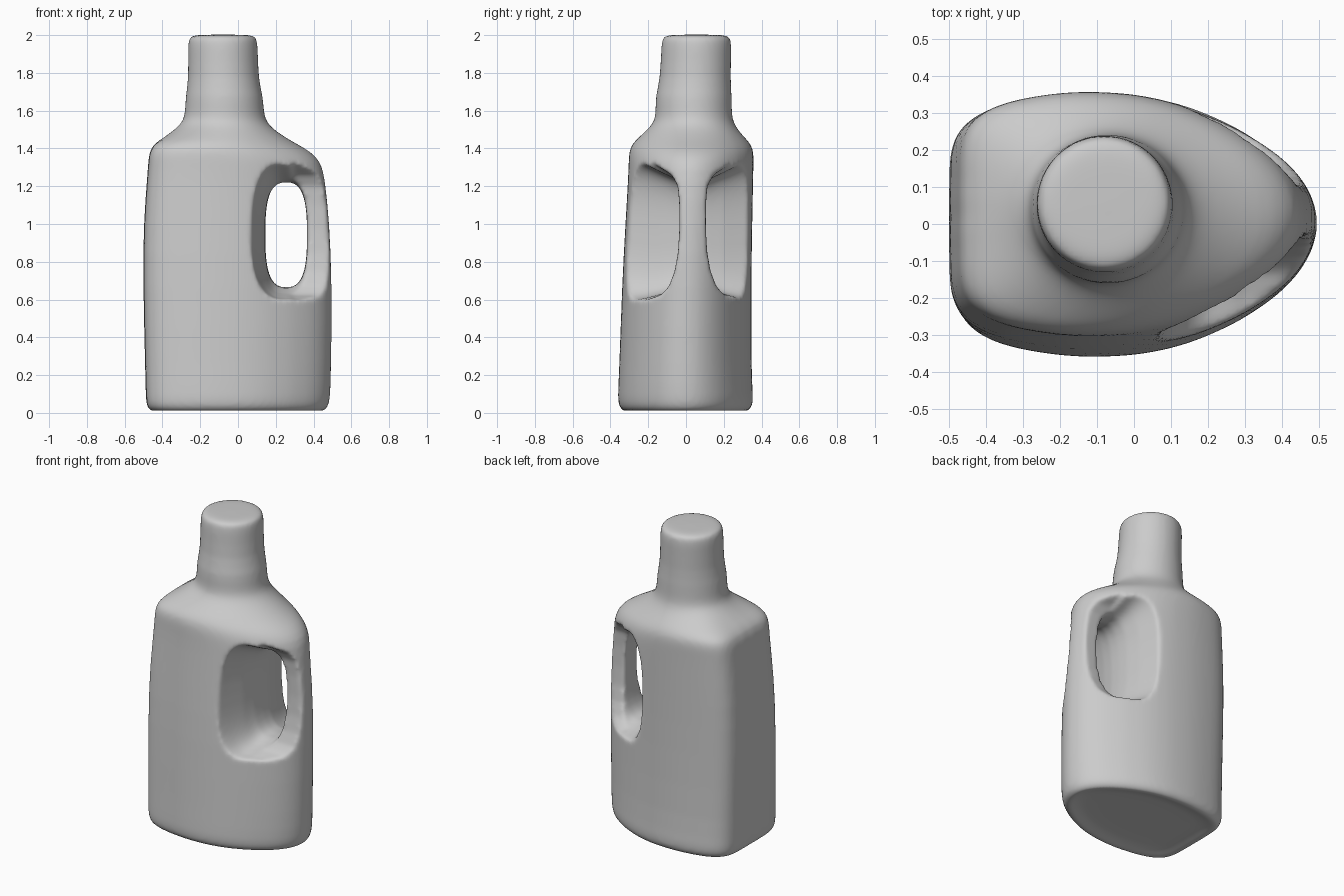
import bpy, bmesh
from math import sin, cos, pi, atan2, copysign

if "Cube" in bpy.data.objects:
    bpy.data.objects.remove(bpy.data.objects["Cube"])

N = 48


def loft(name, rings):
    """Skin a stack of equal-length point rings and cap both ends."""
    bm = bmesh.new()
    loops = [[bm.verts.new(p) for p in ring] for ring in rings]
    n = len(rings[0])
    for a, b in zip(loops, loops[1:]):
        for i in range(n):
            j = (i + 1) % n
            bm.faces.new((a[i], a[j], b[j], b[i]))
    bm.faces.new(loops[0])
    bm.faces.new(loops[-1])
    bmesh.ops.recalc_face_normals(bm, faces=bm.faces)
    mesh = bpy.data.meshes.new(name)
    bm.to_mesh(mesh)
    bm.free()
    obj = bpy.data.objects.new(name, mesh)
    bpy.context.collection.objects.link(obj)
    return obj


# Half outline of the teardrop plan, flat at the left and narrow at the handle
HALF = [(.5, 0), (.487, .07), (.445, .14), (.34, .23), (.22, .295), (.08, .342),
        (-.08, .36), (-.25, .35), (-.4, .318), (-.465, .28), (-.492, .22),
        (-.495, .11), (-.497, 0)]
POLAR = []
for x, y in HALF:
    u, v = x / .5, y / .36
    POLAR.append((atan2(v, u), (u * u + v * v) ** .5))


def radius(angle):
    a = abs(atan2(sin(angle), cos(angle)))
    for (a0, r0), (a1, r1) in zip(POLAR, POLAR[1:]):
        if a <= a1:
            return r0 + (r1 - r0) * (a - a0) / (a1 - a0)
    return POLAR[-1][1]


def body_ring(z, x0, x1, y0, y1, roundness):
    ring = []
    for i in range(N):
        t = 2 * pi * i / N
        r = radius(t) * (1 - roundness) + roundness
        ring.append(((x0 + x1) / 2 + r * cos(t) * (x1 - x0) / 2,
                     (y0 + y1) / 2 + r * sin(t) * (y1 - y0) / 2, z))
    return ring


# Body, shoulder and neck: z, x range, y range, roundness
SECTIONS = [
    (.03, -.30, .30, -.20, .20, 0), (.025, -.41, .40, -.28, .28, 0),
    (0, -.455, .45, -.325, .32, 0), (.03, -.483, .48, -.355, .35, 0),
    (.08, -.488, .49, -.361, .356, 0), (.2, -.49, .495, -.354, .345, 0),
    (.7, -.503, .5, -.337, .345, 0), (1.0, -.5, .487, -.32, .35, 0),
    (1.25, -.48, .462, -.305, .355, 0), (1.33, -.475, .44, -.303, .357, 0),
    (1.385, -.468, .385, -.3, .357, 0), (1.425, -.445, .31, -.285, .342, .05),
    (1.46, -.39, .25, -.25, .31, .35), (1.50, -.335, .19, -.205, .275, .75),
    (1.54, -.292, .15, -.168, .25, 1), (1.59, -.28, .137, -.16, .242, 1),
    (1.68, -.278, .133, -.163, .243, 1), (1.76, -.262, .108, -.137, .235, 1),
    (1.96, -.266, .105, -.131, .242, 1), (1.995, -.258, .097, -.123, .234, 1),
    (2.003, -.21, .05, -.075, .185, 1)]
bottle = loft("bottle", [body_ring(*s) for s in SECTIONS])


# Finger opening, flaring outwards on both sides
def slot_ring(y, x0, x1, z0, z1):
    e = 2 / 2.8
    ring = []
    for i in range(N):
        c, s = cos(2 * pi * i / N), sin(2 * pi * i / N)
        ring.append(((x0 + x1) / 2 + copysign(abs(c) ** e, c) * (x1 - x0) / 2, y,
                     (z0 + z1) / 2 + copysign(abs(s) ** e, s) * (z1 - z0) / 2))
    return ring


MID = .035
FLARE = [(0, .145, .365, .665, 1.22), (.07, .142, .367, .66, 1.23),
         (.16, .125, .38, .63, 1.27), (.26, .095, .42, .605, 1.32),
         (.45, .04, .5, .58, 1.38)]
slots = [slot_ring(MID - d, *r) for d, *r in FLARE[:0:-1]]
slots += [slot_ring(MID + d, *r) for d, *r in FLARE]
cutters = [loft("finger_opening_cutter", slots)]

# Side cuts that thin the grip: distance from the grip centre, z
GRIP = [(.45, .59), (.24, .6), (.165, .625), (.125, .67), (.095, .75), (.077, .85),
        (.07, .97), (.07, 1.1), (.078, 1.2), (.11, 1.26), (.24, 1.34), (.45, 1.36)]
for side in (-1, 1):
    cutters.append(loft("grip_cutter", [[(x, MID + side * d, z) for d, z in GRIP]
                                        for x in (.28, .7)]))

# Smooth the loft, cut the handle, then blend the edges
bottle.modifiers.new("subdivide", "SUBSURF").levels = 1
for cutter in cutters:
    cutter.hide_render = True
    cut = bottle.modifiers.new("cut", "BOOLEAN")
    cut.operation = "DIFFERENCE"
    cut.object = cutter
remesh = bottle.modifiers.new("remesh", "REMESH")
remesh.mode = "VOXEL"
remesh.voxel_size = .013
blend = bottle.modifiers.new("blend", "SMOOTH")
blend.factor = .5
blend.iterations = 7

bpy.context.view_layer.objects.active = bottle
bottle.select_set(True)
for mod in list(bottle.modifiers):
    bpy.ops.object.modifier_apply(modifier=mod.name)
for cutter in cutters:
    bpy.data.objects.remove(cutter)
bpy.ops.object.shade_smooth()
